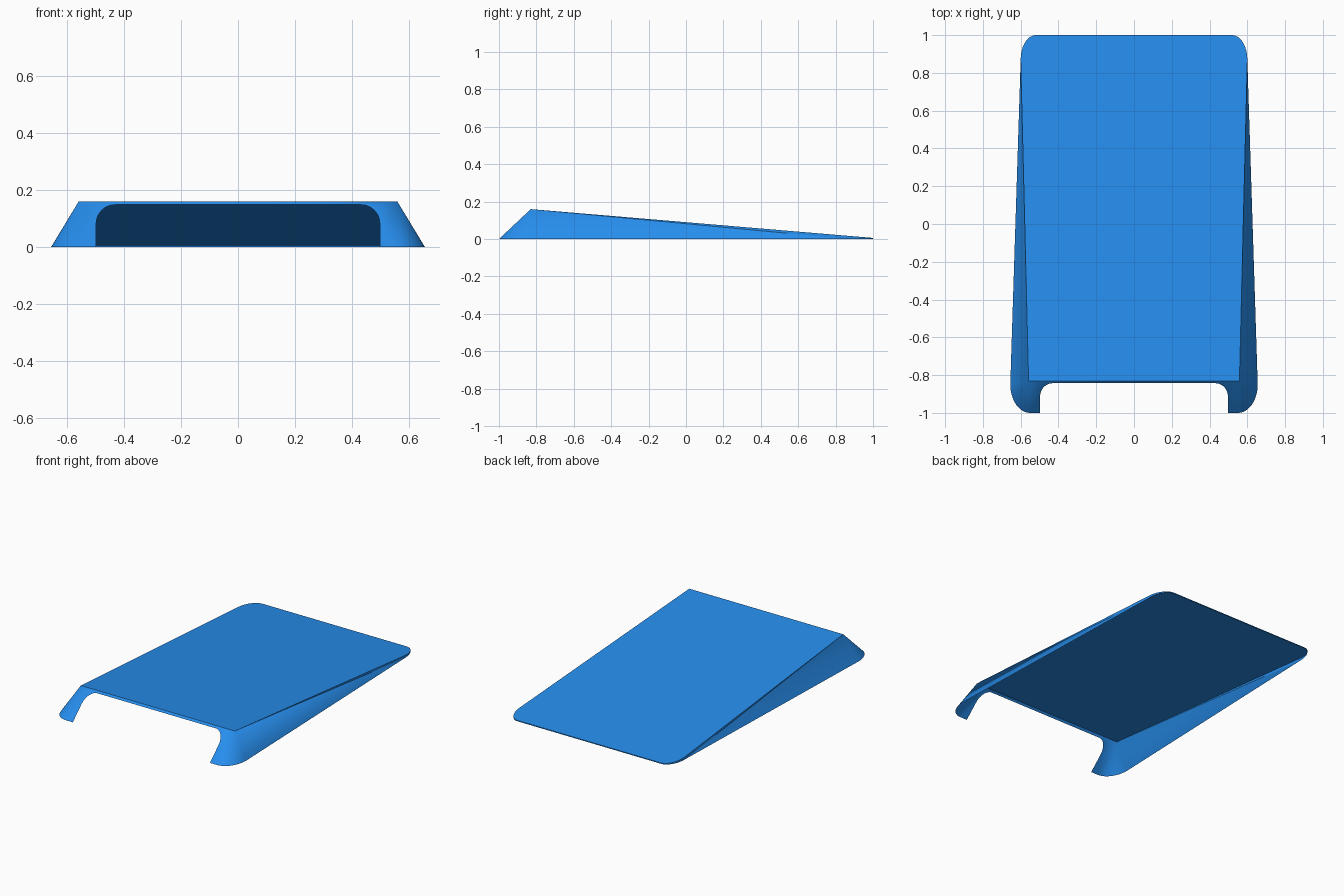
import bpy, bmesh
from math import sin, cos, pi
from mathutils import Vector

if "Cube" in bpy.data.objects:
    bpy.data.objects.remove(bpy.data.objects["Cube"])

H, FRONT_Y, BACK_Z = 0.16, -0.83, 0.006
SEG = 12


def slope_front(x, z):
    """Point on the leaning front face."""
    return (x, -1 + z * (1 + FRONT_Y) / H, z)


def top_z(y):
    """Height of the sloping top panel."""
    return H + (BACK_Z - H) * (y - FRONT_Y) / (1 - FRONT_Y)


def arc(cx, cy, rx, ry, a0, a1):
    pts = []
    for i in range(SEG + 1):
        a = a0 + (a1 - a0) * i / SEG
        pts.append((cx + rx * cos(a), cy + ry * sin(a)))
    return pts


bm = bmesh.new()


def face(pts, side):
    pts = [Vector((p[0] * side, p[1], p[2])) for p in pts]
    if side < 0:
        pts.reverse()
    bm.faces.new([bm.verts.new(p) for p in pts])


apex = (0.558, FRONT_Y, H)
front_arc = [(x, y, 0) for x, y in arc(0.55, -0.85, 0.105, 0.15, -pi / 2, 0)]
back_arc = arc(0.52, 0.87, 0.08, 0.13, 0, pi / 2)
back_low = [(x, y, 0) for x, y in back_arc]
back_high = [(x, y, top_z(y)) for x, y in back_arc]
opening = [slope_front(x, z) for x, z in arc(0.43, 0.083, 0.067, 0.065, 0, pi / 2)]

for s in (1, -1):
    # sloping top panel
    face([(0, FRONT_Y, H), apex] + back_high + [(0, 1, BACK_Z)], s)
    # front face with rounded opening
    face([(0, FRONT_Y, H), slope_front(0, 0.148)] + opening[::-1]
         + [slope_front(0.497, 0), front_arc[0], apex], s)
    # front corner, rounded at the floor and sharp at the top
    for a, b in zip(front_arc, front_arc[1:]):
        face([a, b, apex], s)
    # side wall
    face([front_arc[-1], back_low[0], apex], s)
    face([apex, back_low[0], back_high[0]], s)
    # thin rim around the back
    low, high = back_low + [(0, 1, 0)], back_high + [(0, 1, BACK_Z)]
    for i in range(len(low) - 1):
        face([low[i], low[i + 1], high[i + 1], high[i]], s)

bmesh.ops.remove_doubles(bm, verts=bm.verts, dist=1e-5)
bmesh.ops.triangulate(bm, faces=[f for f in bm.faces if len(f.verts) > 4])
mesh = bpy.data.meshes.new("ramp_cover")
bm.to_mesh(mesh)
bm.free()
obj = bpy.data.objects.new("ramp_cover", mesh)
bpy.context.collection.objects.link(obj)

# blue shell
mat = bpy.data.materials.new("blue_shell")
mat.diffuse_color = (0.02, 0.27, 0.85, 1)
mat.use_nodes = True
mat.node_tree.nodes["Principled BSDF"].inputs["Base Color"].default_value = mat.diffuse_color
mesh.materials.append(mat)

bpy.context.view_layer.objects.active = obj
obj.select_set(True)
bpy.ops.object.shade_smooth_by_angle(angle=0.5)
